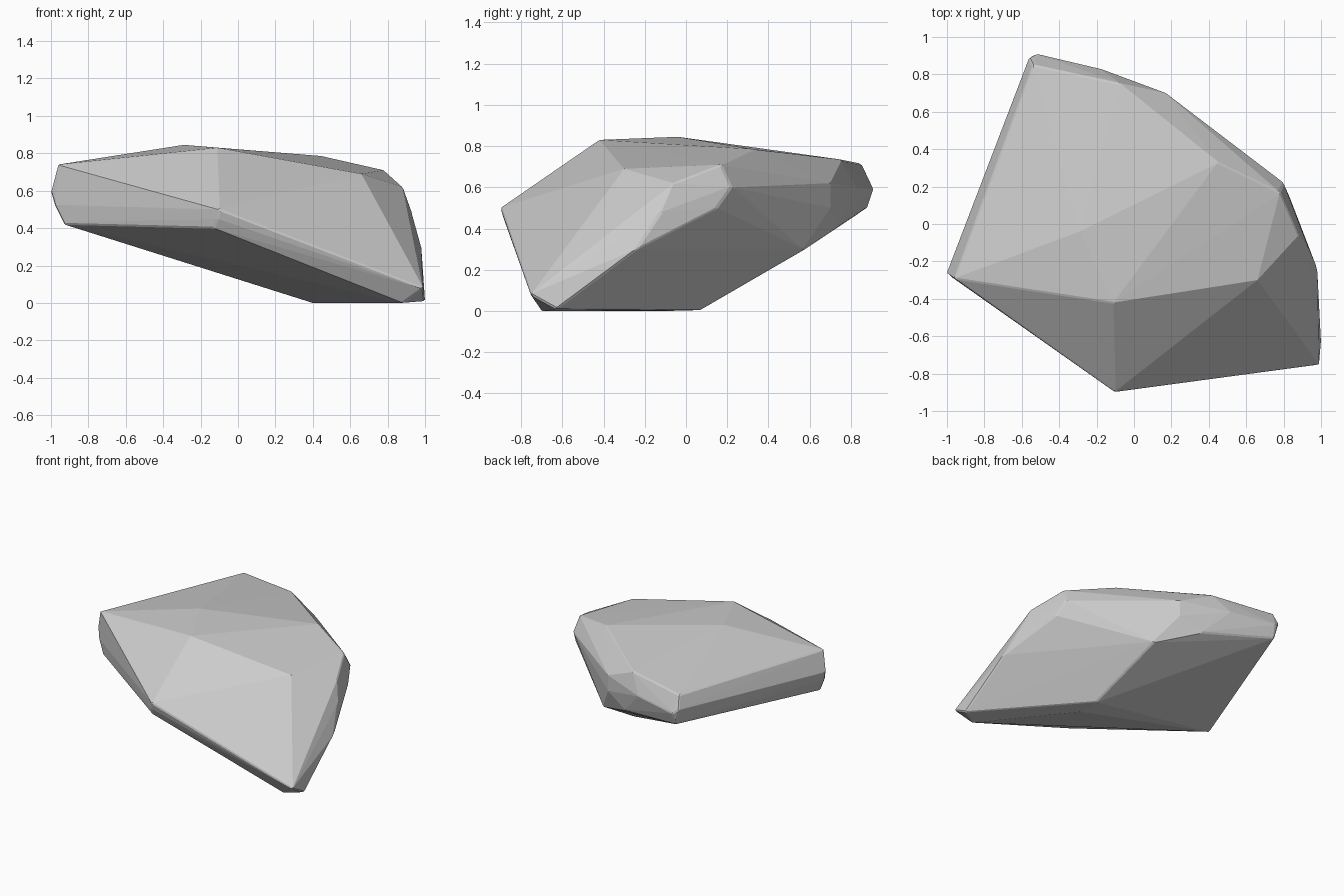
import bpy
import bmesh

if "Cube" in bpy.data.objects:
    bpy.data.objects.remove(bpy.data.objects["Cube"])

# Key corners of the faceted boulder, grouped by area
crown = [(-.29, -.04, .845), (-.11, -.42, .83), (.45, .33, .785), (.66, -.30, .69),
         (-.07, .75, .735), (-.54, .85, .715), (-.96, -.29, .74), (.78, .17, .71)]
left_end = [(-1, -.26, .59), (-.98, -.28, .52), (-.93, -.30, .42)]
front_ridge = [(-.10, -.90, .50), (-.11, -.885, .45), (-.13, -.86, .40), (.99, -.755, .08)]
right_side = [(.80, .22, .60), (.88, -.06, .62), (.83, .15, .50), (.93, -.12, .48),
              (.98, -.24, .30), (1, -.63, .01)]
back_side = [(-.56, .89, .62), (-.52, .91, .59), (-.53, .88, .50), (-.18, .83, .60),
             (.17, .70, .62), (.17, .70, .50), (0, .74, .41), (.30, .57, .295)]
base = [(.88, -.70, 0), (.40, .07, .005), (.40, -.10, 0)]

# Wrap the corners in a convex shell
bm = bmesh.new()
for co in crown + left_end + front_ridge + right_side + back_side + base:
    bm.verts.new(co)
hull = bmesh.ops.convex_hull(bm, input=bm.verts[:])
loose = {g for g in hull["geom_interior"] + hull["geom_unused"]
         if isinstance(g, bmesh.types.BMVert)}
bmesh.ops.delete(bm, geom=list(loose), context='VERTS')
bmesh.ops.recalc_face_normals(bm, faces=bm.faces[:])

mesh = bpy.data.meshes.new("boulder")
bm.to_mesh(mesh)
bm.free()
boulder = bpy.data.objects.new("boulder", mesh)
bpy.context.collection.objects.link(boulder)

# Slightly worn edges
bevel = boulder.modifiers.new("worn_edges", 'BEVEL')
bevel.width = 0.008
bevel.segments = 1
bevel.angle_limit = 0.5
